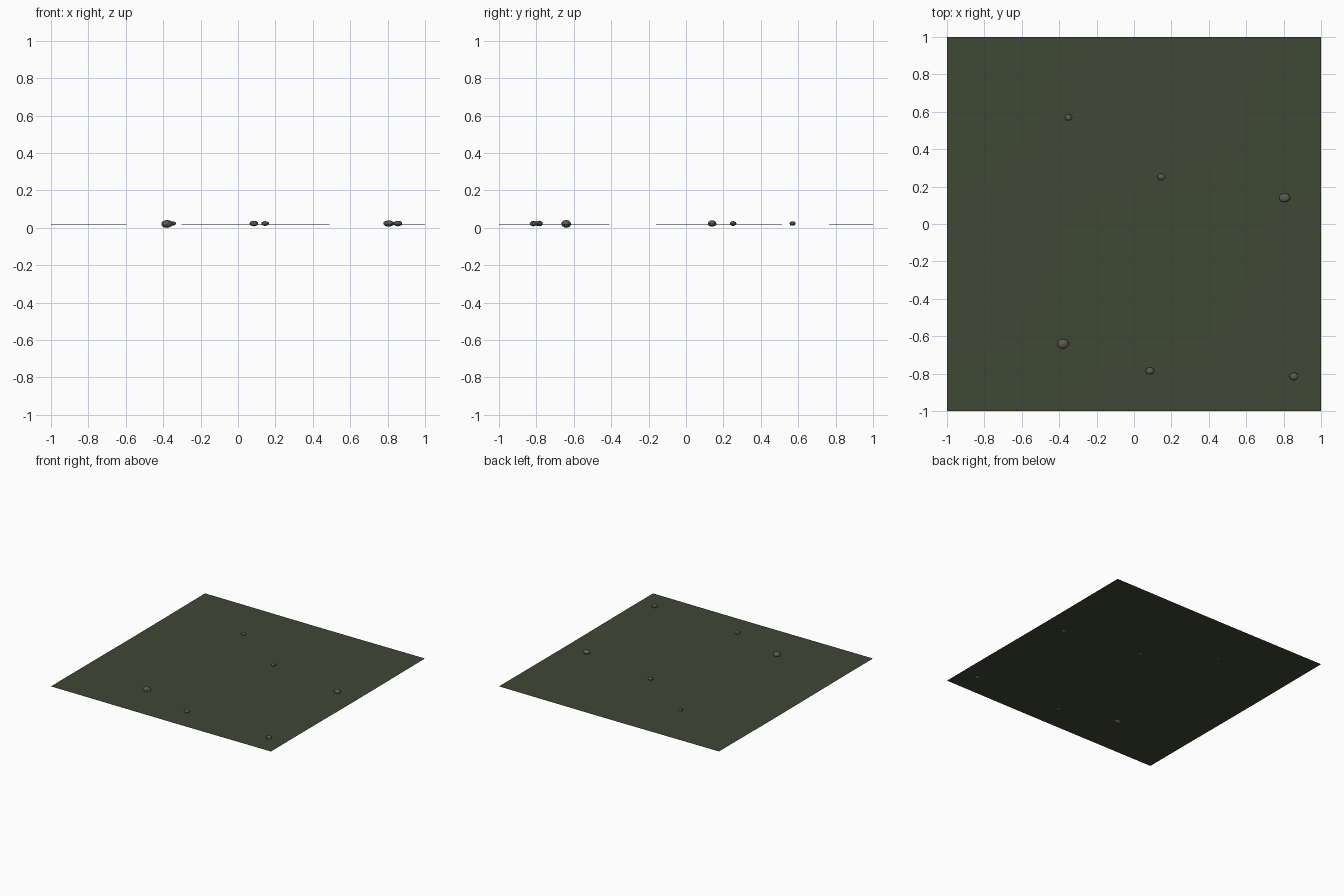
import bpy, math, random
from mathutils import Vector

if "Cube" in bpy.data.objects:
    bpy.data.objects.remove(bpy.data.objects["Cube"])

random.seed(4)


def material(name, rgb):
    m = bpy.data.materials.new(name)
    m.diffuse_color = (*rgb, 1)
    m.use_nodes = True
    m.node_tree.nodes["Principled BSDF"].inputs["Base Color"].default_value = m.diffuse_color
    return m


moss = material("moss_green", (0.05, 0.065, 0.036))
rock = material("stone_grey", (0.12, 0.105, 0.085))


def ground_height(x, y):
    return 0.016 + 0.0012 * math.sin(2.9 * x + 1.3) * math.cos(3.4 * y - 0.6)


# Ground: thin sheet with barely visible undulation
bpy.ops.mesh.primitive_grid_add(x_subdivisions=20, y_subdivisions=20, size=2)
ground = bpy.context.object
ground.name = "ground"
for v in ground.data.vertices:
    v.co.z = ground_height(v.co.x, v.co.y)
ground.data.materials.append(moss)


# Pebbles: flattened low-poly lumps half sunk in the ground
def pebble(i, x, y, z, rx, ry, rz):
    bpy.ops.mesh.primitive_ico_sphere_add(subdivisions=2, radius=1)
    ob = bpy.context.object
    ob.name = f"pebble_{i}"
    for v in ob.data.vertices:
        k = random.uniform(0.93, 1.04)
        v.co = Vector((v.co.x * rx * k, v.co.y * ry * k, v.co.z * rz))
    ob.location = (x, y, z)
    ob.data.materials.append(rock)


pebbles = [
    (-0.38, -0.64, 0.021, 0.032, 0.027, 0.021),
    (0.085, -0.785, 0.023, 0.024, 0.020, 0.015),
    (0.855, -0.815, 0.023, 0.025, 0.021, 0.015),
    (0.805, 0.14, 0.023, 0.029, 0.024, 0.017),
    (0.145, 0.252, 0.023, 0.021, 0.018, 0.013),
    (-0.35, 0.57, 0.023, 0.020, 0.017, 0.012),
]
for i, p in enumerate(pebbles, 1):
    pebble(i, *p)
